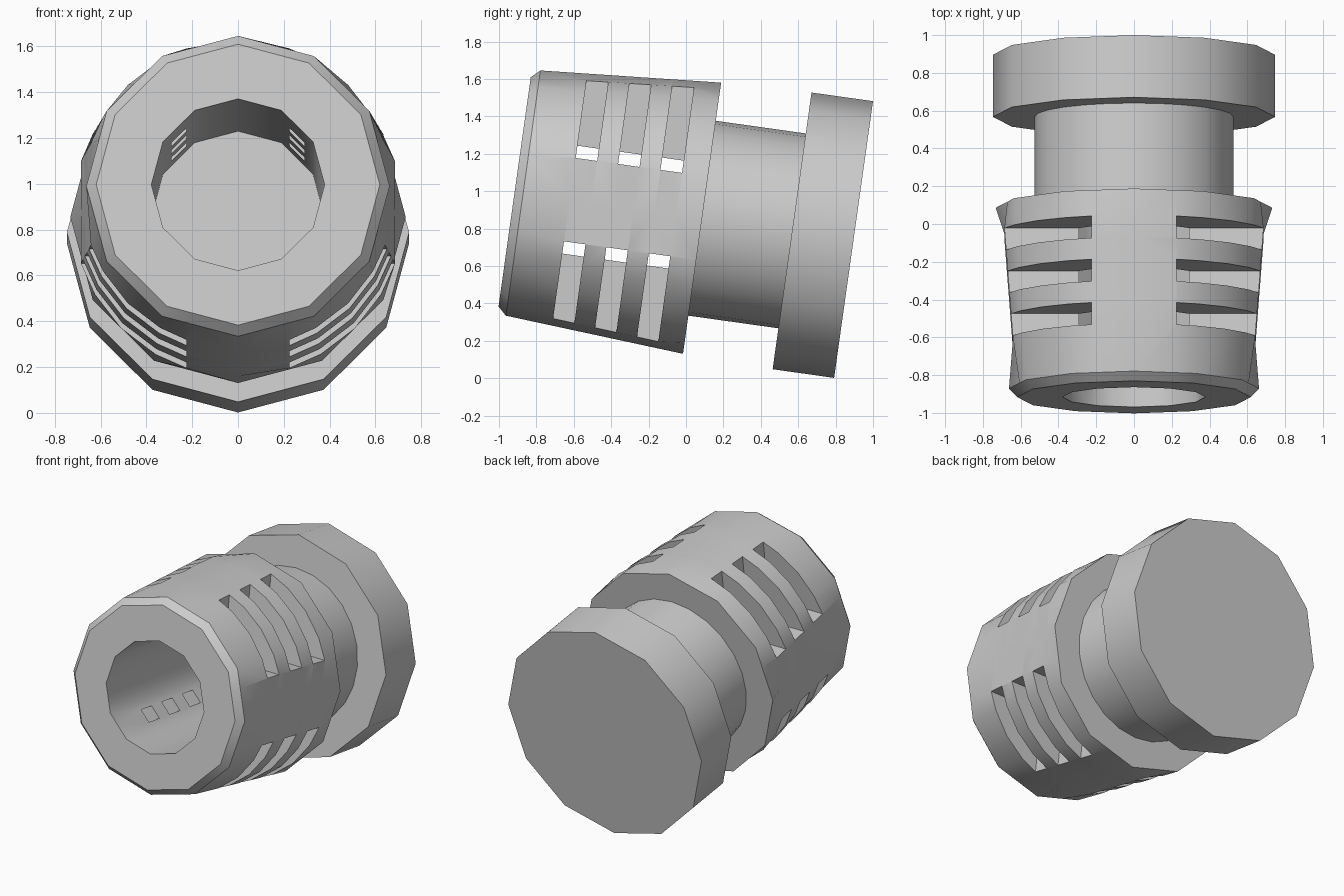
import bpy, bmesh
from math import sin, cos, asin, pi, radians
from mathutils import Matrix

if "Cube" in bpy.data.objects:
    bpy.data.objects.remove(bpy.data.objects["Cube"], do_unlink=True)

SIDES = 12
STEP = 2 * pi / SIDES
AXIS_HEIGHT = 0.859
# Parts are built along local y, then the whole piece is tipped nose-up
PLACE = Matrix.Rotation(radians(-8), 4, 'X') @ Matrix.Translation((0, 0, AXIS_HEIGHT))
SLOT_WIDTH, SLOT_INNER, SLOT_OUTER = 0.116, 0.225, 0.95
SLOT_STARTS = [-0.748 + 0.229 * i for i in range(3)]

grey = bpy.data.materials.new("plain grey")
grey.use_nodes = True
grey.diffuse_color = (0.6, 0.6, 0.6, 1)
grey.node_tree.nodes["Principled BSDF"].inputs["Base Color"].default_value = (0.6, 0.6, 0.6, 1)


def add_object(name, bm):
    bmesh.ops.recalc_face_normals(bm, faces=bm.faces)
    mesh = bpy.data.meshes.new(name)
    bm.to_mesh(mesh)
    bm.free()
    obj = bpy.data.objects.new(name, mesh)
    bpy.context.collection.objects.link(obj)
    return obj


def section_angles(edge):
    """Corner angles of the sleeve, with the slot edges at the given angle."""
    quarter = [0, edge, STEP, 1.5 * STEP, 2 * STEP, pi / 2 - edge]
    return [q * pi / 2 + a for q in range(4) for a in quarter]


def flat_section(r):
    """Twelve-sided outline carrying the sleeve's extra corners on its flats."""
    points = []
    for a in section_angles(radians(18.7)):
        d = r * cos(STEP / 2) / cos(a % STEP - STEP / 2)
        points.append((d * sin(a), d * cos(a)))
    return points


def round_section(r):
    """Round outline with a flat strip on the left and right between the slots."""
    edge = asin(SLOT_INNER / r)
    points = [(r * sin(a), r * cos(a)) for a in section_angles(edge)]
    for i, s in ((6, 1), (18, -1)):
        points[i] = (s * r * cos(edge), 0)
    return points


def plain_section(r, sides):
    return [(r * sin(2 * pi * k / sides), r * cos(2 * pi * k / sides)) for k in range(sides)]


def loft(name, sections, hollow=False):
    """Join (along, outline) sections; close as a tube or cap both ends."""
    bm = bmesh.new()
    rings = [[bm.verts.new((x, y, z)) for x, z in outline] for y, outline in sections]
    pairs = list(zip(rings, rings[1:]))
    if hollow:
        pairs.append((rings[-1], rings[0]))
    else:
        bm.faces.new(rings[0])
        bm.faces.new(rings[-1])
    for a, b in pairs:
        for k in range(len(a)):
            n = (k + 1) % len(a)
            bm.faces.new((a[k], a[n], b[n], b[k]))
    return add_object(name, bm)


def box(bm, corner, opposite):
    """Axis-aligned box between two opposite corners."""
    size = [b - a for a, b in zip(corner, opposite)]
    middle = [(a + b) / 2 for a, b in zip(corner, opposite)]
    matrix = Matrix.Translation(middle) @ Matrix.Diagonal([abs(s) for s in size] + [1])
    bmesh.ops.create_cube(bm, size=1, matrix=matrix)


def cut(target, bm):
    cutter = add_object("cutter", bm)
    cutter.hide_render = True
    mod = target.modifiers.new("cut", 'BOOLEAN')
    mod.operation = 'DIFFERENCE'
    mod.solver = 'EXACT'
    mod.object = cutter
    graph = bpy.context.evaluated_depsgraph_get()
    result = bpy.data.meshes.new_from_object(target.evaluated_get(graph))
    target.modifiers.clear()
    target.data = result
    bpy.data.objects.remove(cutter, do_unlink=True)


# Hollow tapered sleeve: twelve-sided at both ends, rounded where it is slotted
BORE = 0.378
NOSE, BACK = -1.0, -0.034
NOSE_R, BACK_R = 0.662, 0.732
sections = [(-1.046, flat_section(BORE)), (-1.046, flat_section(0.619)),
            (NOSE, flat_section(NOSE_R))]
for start in SLOT_STARTS:
    for y in (start, start + SLOT_WIDTH):
        r = NOSE_R + (BACK_R - NOSE_R) * (y - NOSE) / (BACK - NOSE)
        sections.append((y, round_section(r)))
sections += [(BACK, flat_section(BACK_R)), (BACK, flat_section(BORE))]
sleeve = loft("vented_sleeve", sections, hollow=True)

# Three slots in each quadrant, reaching the bore
bm = bmesh.new()
for y in SLOT_STARTS:
    for sx in (-1, 1):
        for sz in (-1, 1):
            box(bm, (sx * SLOT_INNER, y, sz * SLOT_INNER),
                (sx * SLOT_OUTER, y + SLOT_WIDTH, sz * SLOT_OUTER))
cut(sleeve, bm)

# Rounder neck closes the bore; twelve-sided flange sits at the rear
neck = loft("neck", [(y, plain_section(0.526, 2 * SIDES)) for y in (BACK, 0.452)])
flange = loft("rear_flange", [(y, plain_section(0.747, SIDES)) for y in (0.452, 0.784)])

# Colour, placement and shading
bpy.ops.object.select_all(action='DESELECT')
for obj in (sleeve, neck, flange):
    obj.data.materials.clear()
    obj.data.materials.append(grey)
    obj.data.transform(PLACE)
    obj.select_set(True)
bpy.context.view_layer.objects.active = sleeve
bpy.ops.object.shade_smooth_by_angle(angle=radians(32))
